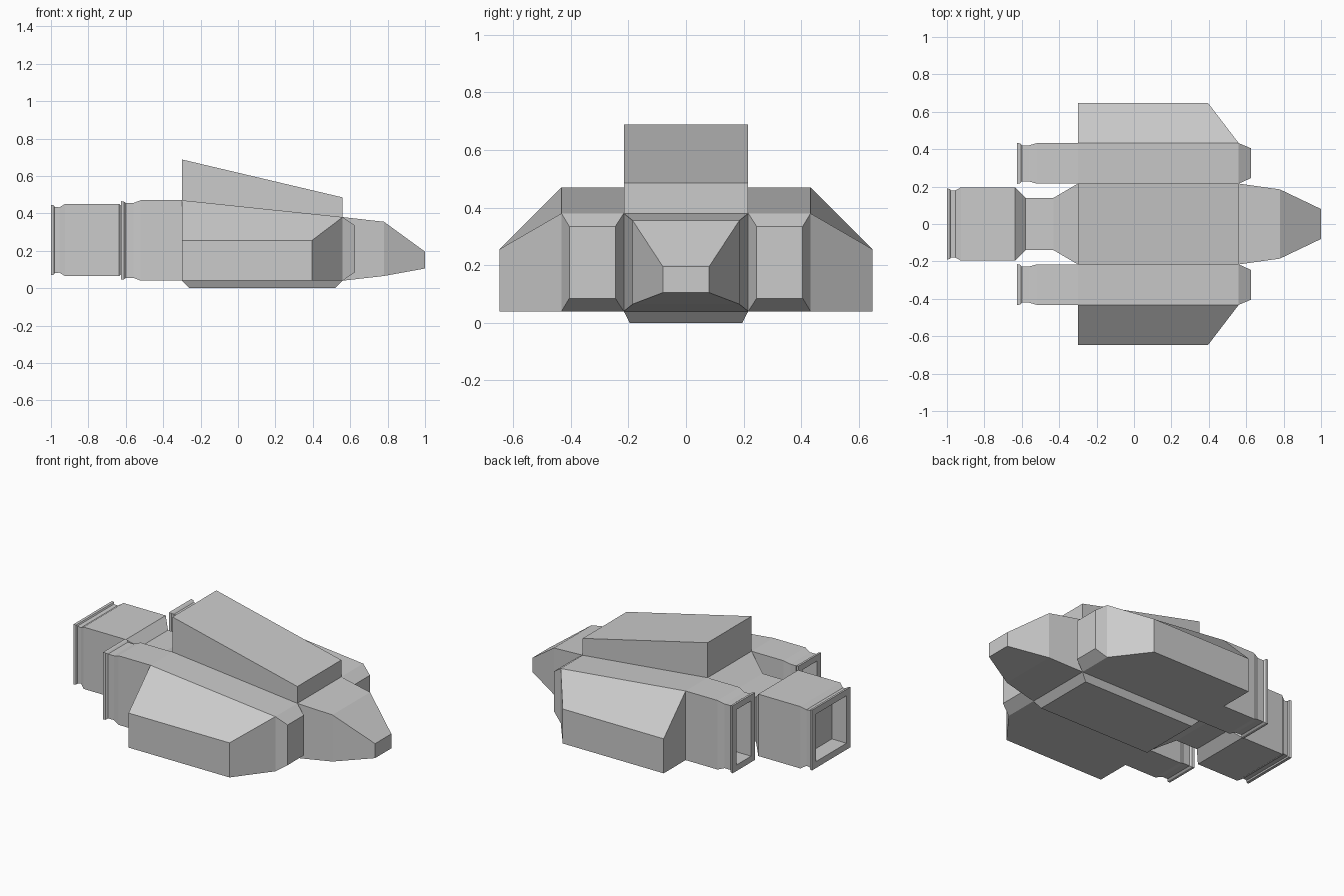
import bpy, bmesh

if "Cube" in bpy.data.objects:
    bpy.data.objects.remove(bpy.data.objects["Cube"])


def loft(name, rings, caps=(True, True), mirror=False):
    """Skin a series of four-point rings into a flat-faced solid."""
    bm = bmesh.new()
    loops = [[bm.verts.new(p) for p in ring] for ring in rings]
    for a, b in zip(loops, loops[1:]):
        for i in range(4):
            j = (i + 1) % 4
            bm.faces.new((a[i], a[j], b[j], b[i]))
    if caps[0]:
        bm.faces.new(loops[0][::-1])
    if caps[1]:
        bm.faces.new(loops[-1])
    bmesh.ops.recalc_face_normals(bm, faces=bm.faces)
    mesh = bpy.data.meshes.new(name)
    bm.to_mesh(mesh)
    bm.free()
    obj = bpy.data.objects.new(name, mesh)
    bpy.context.collection.objects.link(obj)
    if mirror:
        mod = obj.modifiers.new("Mirror", 'MIRROR')
        mod.use_axis = (False, True, False)
        mod.use_clip = False
        mod.use_mirror_merge = False
    return obj


def x_ring(x, y0, y1, z0, z1):
    return [(x, y0, z0), (x, y1, z0), (x, y1, z1), (x, y0, z1)]


def z_ring(z_back, z_front, x0, x1, y):
    return [(x0, -y, z_back), (x1, -y, z_front), (x1, y, z_front), (x0, y, z_back)]


# Hull: nose, body, neck and rear engine with recessed nozzle (x, half width, z0, z1)
hull = [(1.0, .08, .105, .195), (.78, .185, .065, .355), (.56, .216, .04, .38),
        (-.30, .216, .04, .47), (-.43, .14, .118, .395), (-.58, .14, .118, .395),
        (-.635, .196, .065, .45), (-.925, .196, .065, .45), (-.955, .18, .083, .432),
        (-.98, .18, .08, .435), (-.985, .187, .072, .443), (-1.0, .19, .07, .445),
        (-1.0, .15, .11, .405), (-.90, .15, .11, .405)]
loft("hull", [x_ring(x, -y, y, z0, z1) for x, y, z0, z1 in hull])

# Wedge-topped cabin and shallow belly
loft("cabin", [z_ring(.47, .38, -.30, .56, .216), z_ring(.688, .485, -.30, .56, .216)],
     caps=(False, True))
loft("belly", [z_ring(.04, .04, -.30, .56, .216), z_ring(0, 0, -.26, .52, .195)],
     caps=(False, True))

# Side pods with recessed rear nozzles
pod = [(.625, .245, .405, .085, .335), (.56, .216, .432, .04, .38),
       (-.30, .216, .432, .04, .47), (-.52, .216, .432, .04, .47),
       (-.56, .227, .421, .055, .455), (-.60, .227, .421, .055, .455),
       (-.61, .217, .431, .047, .463), (-.625, .215, .433, .045, .465),
       (-.625, .253, .395, .083, .427), (-.525, .253, .395, .083, .427)]
loft("side_pod", [x_ring(*r) for r in pod], mirror=True)

# Angled armour fairings outside the pods
loft("side_fairing",
     [[(-.30, .432, .04), (.56, .432, .04), (.56, .432, .38), (-.30, .432, .47)],
      [(-.30, .648, .04), (.395, .648, .04), (.395, .648, .255), (-.30, .648, .255)]],
     caps=(False, True), mirror=True)
